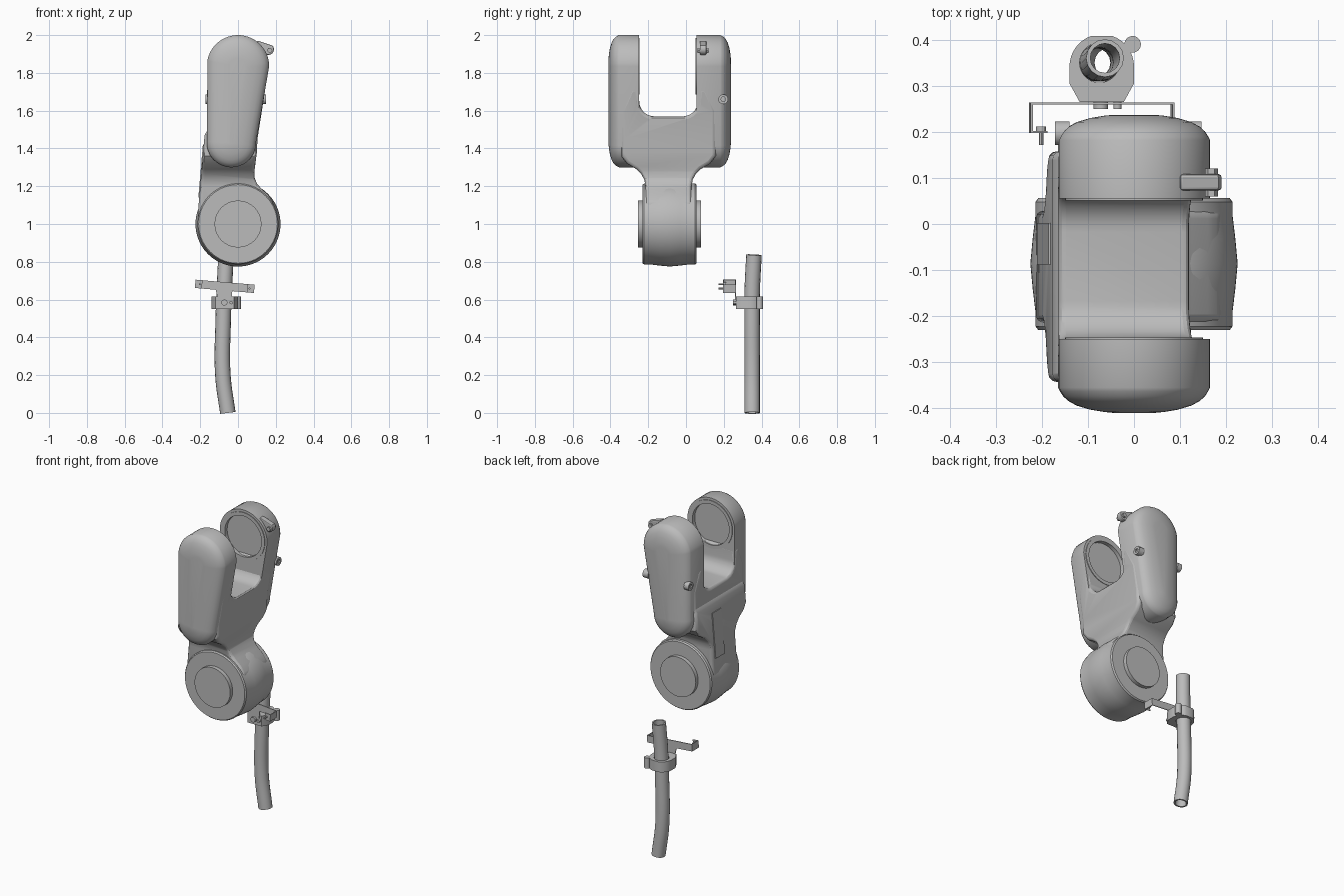
import bpy, bmesh, math
from mathutils import Vector, Matrix

old = bpy.data.objects.get("Cube")
if old:
    bpy.data.objects.remove(old, do_unlink=True)

grey = bpy.data.materials.new("plain grey")
grey.use_nodes = True
COLOUR = (0.5, 0.5, 0.5, 1)
grey.diffuse_color = COLOUR
grey.node_tree.nodes["Principled BSDF"].inputs["Base Color"].default_value = COLOUR


def finish(bm, name, angle=30):
    bmesh.ops.recalc_face_normals(bm, faces=bm.faces)
    me = bpy.data.meshes.new(name)
    bm.to_mesh(me)
    bm.free()
    ob = bpy.data.objects.new(name, me)
    bpy.context.collection.objects.link(ob)
    me.materials.append(grey)
    smooth(ob, angle)
    return ob


def select(ob):
    bpy.ops.object.select_all(action='DESELECT')
    bpy.context.view_layer.objects.active = ob
    ob.select_set(True)


def smooth(ob, angle=30):
    select(ob)
    bpy.ops.object.shade_smooth_by_angle(angle=math.radians(angle))


def loft(name, rings, angle=30):
    """Skin a list of equal-length rings and cap both ends."""
    bm = bmesh.new()
    rows = [[bm.verts.new(p) for p in ring] for ring in rings]
    n = len(rows[0])
    for a, b in zip(rows, rows[1:]):
        for i in range(n):
            bm.faces.new((a[i], a[(i + 1) % n], b[(i + 1) % n], b[i]))
    bm.faces.new(rows[0])
    bm.faces.new(rows[-1])
    return finish(bm, name, angle)


AXES = {"x": lambda u, v, w: (w, u, v),
        "y": lambda u, v, w: (u, w, v),
        "z": lambda u, v, w: (u, v, w)}


def prism(name, pts, axis, lo, hi):
    f = AXES[axis]
    return loft(name, [[f(u, v, w) for u, v in pts] for w in (lo, hi)])


def arc(u, v, r, a0, a1, n=12):
    return [(u + r * math.cos(math.radians(a0 + (a1 - a0) * i / n)),
             v + r * math.sin(math.radians(a0 + (a1 - a0) * i / n))) for i in range(n + 1)]


def disc(name, axis, u, v, r, lo, hi, n=48):
    return prism(name, arc(u, v, r, 0, 360, n)[:-1], axis, lo, hi)


def boolean(ob, cutter, op):
    m = ob.modifiers.new("cut", 'BOOLEAN')
    m.object, m.operation, m.solver = cutter, op, 'EXACT'
    select(ob)
    bpy.ops.object.modifier_apply(modifier="cut")
    bpy.data.objects.remove(cutter, do_unlink=True)


def bevel(ob, width, segments=3, angle=40):
    m = ob.modifiers.new("bevel", 'BEVEL')
    m.width, m.segments, m.limit_method = width, segments, 'ANGLE'
    m.angle_limit = math.radians(angle)
    select(ob)
    bpy.ops.object.modifier_apply(modifier="bevel")
    smooth(ob)


# Fork arms: teardrop outline, domed on the outer side
TOP, LOW = Vector((0, 1.835)), Vector((-0.035, 1.43))


def teardrop(inset):
    d = TOP - LOW
    phi = math.degrees(math.atan2(d.y, d.x))
    half = math.degrees(math.acos(0.035 / d.length))
    return (arc(*TOP, 0.165 - inset, phi - half, phi + half, 28)
            + arc(*LOW, 0.13 - inset, phi + half, phi - half + 360, 28))


DOME = [(0, 0.055), (0.004, 0.047), (0.011, 0.036), (0.022, 0.026),
        (0.04, 0.016), (0.07, 0.007), (0.1, 0.002), (0.12, 0)]
for label, inner, outer in (("front", -0.25, -0.41), ("back", 0.055, 0.237)):
    s = 1 if outer > inner else -1
    sections = [(0, inner)] + [(i, outer - s * d) for i, d in DOME]
    arm = loft(label + "_fork_arm", [[(u, y, v) for u, v in teardrop(i)] for i, y in sections], 35)
    socket = disc("socket_cutter", "y", TOP.x, TOP.y, 0.128, inner - 0.02, inner + 0.02)
    boolean(arm, socket, 'DIFFERENCE')
    smooth(arm, 35)
    # raised lip around the bearing socket
    lip = disc(label + "_socket_lip", "y", TOP.x, TOP.y, 0.15, inner - s * 0.004, inner + s * 0.01)
    boolean(lip, disc("lip_cutter", "y", TOP.x, TOP.y, 0.128, inner - 0.05, inner + 0.05), 'DIFFERENCE')
    smooth(lip)

# Neck: front outline intersected with the side outline of the fork crotch
neck_front = [(-0.19, 0.95), (-0.213, 1.05), (-0.177, 1.47), (-0.165, 1.49), (-0.165, 1.75),
              (0.15, 1.75), (0.103, 1.45), (0.1, 1.38), (0.087, 1.28), (0.088, 1.245),
              (0.1, 1.215), (0.125, 1.185), (0.16, 1.155), (0.19, 1.11), (0.17, 0.95)]
MID = -0.0925
half_side = [(0.122, 0.95), (0.122, 1.2), (0.128, 1.235), (0.145, 1.265), (0.17, 1.29),
             (0.22, 1.32), (0.25, 1.36), (0.25, 1.6), (0.2, 1.72)]
half_side += [(0.158, 1.72)] + arc(0.075, 1.65, 0.08, 0, -90, 10)
neck_side = ([(MID + y, z) for y, z in half_side]
             + [(MID - y, z) for y, z in reversed(half_side)])
neck = prism("fork_neck", neck_front, "y", -0.5, 0.4)
boolean(neck, prism("neck_cutter", neck_side, "x", -0.5, 0.5), 'INTERSECT')
bevel(neck, 0.022)

# Hub drum and its end discs
hub_profile = [(-0.23, 0.208), (-0.222, 0.214), (-0.19, 0.214), (-0.14, 0.22), (-0.086, 0.225),
               (-0.032, 0.22), (0.018, 0.214), (0.048, 0.214), (0.056, 0.208)]
loft("hub_drum", [[(u, y, v) for u, v in arc(0, 1, r, 0, 360, 72)[:-1]] for y, r in hub_profile])
disc("hub_end_discs", "y", 0, 1, 0.124, -0.255, 0.08, 64)

# Label panel on the side of the neck
panel = prism("neck_panel", [(-0.045, -0.14), (0.045, -0.14), (0.045, 0.14), (-0.045, 0.14)],
              "x", -0.004, 0.004)
panel.matrix_world = Matrix.Translation((-0.194, MID + 0.05, 1.28)) @ Matrix.Rotation(0.086, 4, 'Y')

# Screw plugs in the back arm
for label, lo, hi in (("right", 0.11, 0.147), ("left", -0.172, -0.14)):
    plug = disc(label + "_plug", "x", 0.197, 1.66, 0.026, lo, hi, 24)
    boolean(plug, disc("plug_cutter", "x", 0.197, 1.66, 0.013, hi - 0.008 if hi > 0 else lo - 0.02,
                       hi + 0.02 if hi > 0 else lo + 0.008, 6), 'DIFFERENCE')
    smooth(plug)

# Cable lug and screw at the top of the back arm
lug = prism("cable_lug", arc(0.16, 1.925, 0.03, -100, 40, 10) + [(0.1, 1.972), (0.1, 1.89)],
            "y", 0.073, 0.108)
bevel(lug, 0.006, 2)
disc("lug_screw", "y", 0.168, 1.92, 0.014, 0.06, 0.12, 6)

# Hose: hollow bent tube
path = bpy.data.curves.new("hose", 'CURVE')
path.dimensions = '3D'
path.bevel_depth, path.bevel_resolution, path.resolution_u = 0.041, 6, 8
spline = path.splines.new('BEZIER')
stops = [(-0.054, 0.35, 0), (-0.08, 0.35, 0.2), (-0.078, 0.35, 0.5), (-0.072, 0.351, 0.66),
         (-0.063, 0.36, 0.837)]
spline.bezier_points.add(len(stops) - 1)
for bp, co in zip(spline.bezier_points, stops):
    bp.co = co
    bp.handle_left_type = bp.handle_right_type = 'AUTO'
hose = bpy.data.objects.new("hose", path)
bpy.context.collection.objects.link(hose)
select(hose)
bpy.ops.object.convert(target='MESH')
hose = bpy.context.object
hose.data.materials.clear()
hose.data.materials.append(grey)
wall = hose.modifiers.new("wall", 'SOLIDIFY')
wall.thickness, wall.offset = 0.009, -1
bpy.ops.object.modifier_apply(modifier="wall")
smooth(hose, 40)

# Hose clamp with a hinge pin and bolts
clamp = prism("hose_clamp", arc(-0.07, 0.342, 0.07, 0, 70, 8) + arc(-0.07, 0.342, 0.07, 110, 180, 8)
              + [(-0.14, 0.305), (-0.118, 0.265), (-0.022, 0.265), (0, 0.305)], "z", 0.55, 0.615)
boolean(clamp, disc("clamp_cutter", "z", -0.075, 0.35, 0.043, 0.5, 0.7), 'DIFFERENCE')
smooth(clamp)
disc("clamp_hinge", "z", -0.003, 0.39, 0.018, 0.55, 0.615, 24)
for label, x, r in (("main", -0.072, 0.016), ("small", -0.036, 0.009)):
    disc("clamp_bolt_" + label, "y", x, 0.584, r, 0.25, 0.27, 16)

# Mounting bracket: thin channel with inward feet, slightly tilted
T = 0.005
W, FRONT, BACK, FOOT = 0.157, 0.197, 0.264, 0.12
run = [(FOOT, FRONT), (W, FRONT), (W, BACK)]
inside = [(FOOT, FRONT + T), (W - T, FRONT + T), (W - T, BACK - T)]
outline = (run + [(-x, y) for x, y in reversed(run)]
           + [(-x, y) for x, y in inside] + list(reversed(inside)))
tilt = Matrix.Translation((-0.07, 0, 0.67)) @ Matrix.Rotation(0.085, 4, 'Y')
bracket = prism("mounting_bracket", outline, "z", -0.022, 0.022)
bracket.matrix_world = tilt
prism("bracket_tab", [(-0.105, 0.6), (-0.035, 0.6), (-0.028, 0.66), (-0.12, 0.66)],
      "y", BACK - T, BACK)
for label, x in (("left", -0.132), ("right", 0.132)):
    for part, r, lo, hi in (("screw", 0.005, 0.172, 0.21), ("nut", 0.011, 0.2, 0.212)):
        disc(label + "_bracket_" + part, "y", x, 0, r, lo, hi, 12).matrix_world = tilt

# Centre the whole model sideways
for ob in bpy.context.collection.objects:
    if ob.type == 'MESH' and ob.data.materials and ob.data.materials[0] == grey:
        ob.location.y += 0.0
